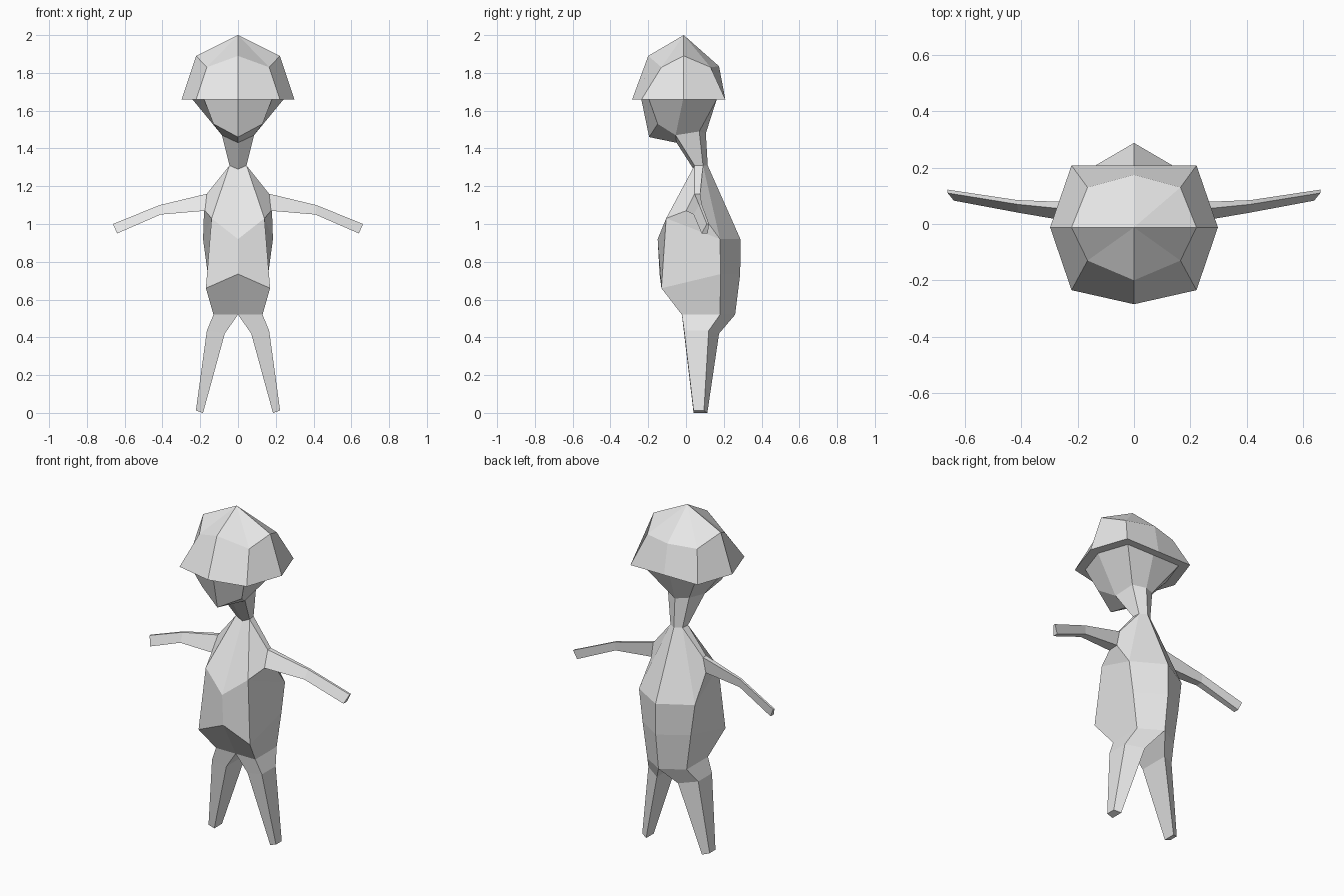
import bpy
import bmesh

cube = bpy.data.objects.get("Cube")
if cube:
    bpy.data.objects.remove(cube, do_unlink=True)

grey = bpy.data.materials.new("light_grey")
grey.use_nodes = True
colour = (0.8, 0.8, 0.8, 1)
grey.diffuse_color = colour
grey.node_tree.nodes["Principled BSDF"].inputs["Base Color"].default_value = colour


def loft(rows, closed=False, cap=False):
    """Quads between successive rows of points, optionally as a capped tube."""
    faces = []
    for a, b in zip(rows, rows[1:]):
        count = len(a)
        for i in range(count if closed else count - 1):
            j = (i + 1) % count
            faces.append((a[i], b[i], b[j], a[j]))
    if cap:
        faces.append(tuple(reversed(rows[-1])))
    return faces


def build(name, faces):
    """Flat-shaded left half from faces, mirrored to the right."""
    bm = bmesh.new()
    for face in faces:
        bm.faces.new([bm.verts.new(p) for p in face])
    bmesh.ops.remove_doubles(bm, verts=bm.verts, dist=0.0005)
    mesh = bpy.data.meshes.new(name)
    bm.to_mesh(mesh)
    bm.free()
    mesh.materials.append(grey)
    obj = bpy.data.objects.new(name, mesh)
    bpy.context.collection.objects.link(obj)
    mirror = obj.modifiers.new("mirror", "MIRROR")
    mirror.use_clip = True
    mirror.merge_threshold = 0.0005
    return obj


# Rows run front centre -> side -> back centre
crown = [(0, -0.012, 2.0)] * 5
cap_middle = [(0, -0.2, 1.89), (0.165, -0.13, 1.83), (0.222, -0.012, 1.89),
              (0.165, 0.13, 1.83), (0, 0.175, 1.835)]
cap_rim = [(0, -0.285, 1.66), (0.222, -0.235, 1.66), (0.298, -0.012, 1.66),
           (0.222, 0.208, 1.66), (0, 0.208, 1.66)]
head_top = [(x * 0.81, (y + 0.03) * 0.81 - 0.03, z) for x, y, z in cap_rim]

# Cap with a flat underside
build("cap", loft([crown, cap_middle, cap_rim, head_top]))

# Head, chin underside and neck
chin = (0, -0.195, 1.46)
cheek = (0.13, -0.15, 1.53)
throat = (0, -0.05, 1.43)
jaw = (0.085, -0.055, 1.47)
nape = [(0.07, 0.07, 1.49), (0, 0.105, 1.48)]
neck_base = [(0, 0.04, 1.29), (0.045, 0.045, 1.31),
             (0.04, 0.09, 1.31), (0, 0.115, 1.31)]
build("head", loft([head_top, [chin, cheek, jaw] + nape])
      + loft([[chin, cheek], [throat, jaw]]))
build("neck", loft([[throat, jaw] + nape, neck_base]))

# Torso levels: front centre, front side, back side, back ridge
chest = [(0, -0.15, 0.92), (0.14, -0.105, 1.03),
         (0.185, 0.18, 0.92), (0, 0.288, 0.92)]
belly = [(0, -0.14, 0.735), (0.17, -0.13, 0.66),
         (0.16, 0.183, 0.735), (0, 0.287, 0.735)]
hips = [(0, -0.022, 0.52), (0.13, -0.022, 0.52),
        (0.13, 0.18, 0.52), (0, 0.26, 0.52)]

# Arm rings: lower front, upper front, upper back, lower back
shoulder = [(0.175, 0, 1.07), (0.165, 0.045, 1.16),
            (0.165, 0.075, 1.16), (0.18, 0.07, 1.07)]
elbow = [(0.41, 0.04, 1.05), (0.415, 0.07, 1.10),
         (0.415, 0.085, 1.10), (0.41, 0.08, 1.05)]
hand = [(0.64, 0.083, 0.95), (0.662, 0.11, 1.0),
        (0.662, 0.122, 1.0), (0.64, 0.115, 0.95)]

# Torso with an opening at the shoulder
armpit_front, top_front, top_back, armpit_back = shoulder
build("torso", loft([neck_base[:2], chest[:2]])
      + loft([neck_base[2:], chest[2:]])
      + loft([chest, belly, hips])
      + [(neck_base[1], chest[1], armpit_front, top_front),
         (neck_base[1], top_front, top_back, neck_base[2]),
         (neck_base[2], top_back, armpit_back, chest[2]),
         (chest[1], chest[2], armpit_back, armpit_front)])

build("arms", loft([shoulder, elbow, hand], closed=True, cap=True))

# Legs, joined along the crotch line
thigh = [(0.07, -0.01, 0.42), (0.165, -0.01, 0.435),
         (0.165, 0.12, 0.435), (0.07, 0.175, 0.42)]
foot = [(0.185, 0.04, 0), (0.223, 0.04, 0.012),
        (0.223, 0.095, 0.012), (0.185, 0.113, 0)]
build("legs", loft([hips, thigh, foot], closed=True, cap=True))
